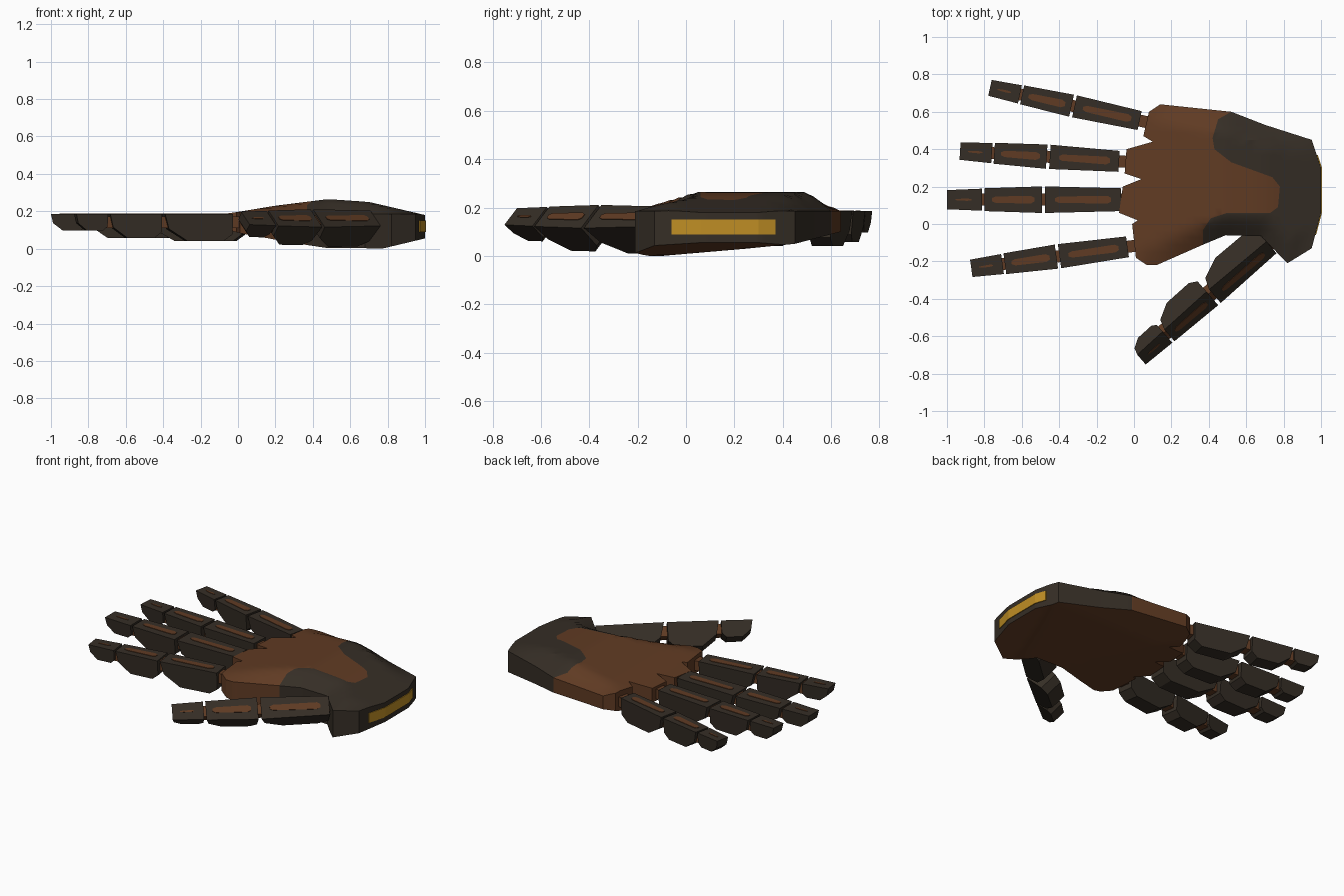
import bpy, bmesh, math
from mathutils import Vector, Matrix
from mathutils.geometry import intersect_point_line

if "Cube" in bpy.data.objects:
    bpy.data.objects.remove(bpy.data.objects["Cube"])


def material(name, rgb):
    m = bpy.data.materials.new(name)
    m.diffuse_color = (*rgb, 1)
    m.use_nodes = True
    m.node_tree.nodes["Principled BSDF"].inputs["Base Color"].default_value = m.diffuse_color
    return m


DARK = material("dark metal", (0.036, 0.027, 0.019))
RUST = material("rust brown", (0.118, 0.044, 0.017))
GOLD = material("amber", (0.52, 0.27, 0.018))


def make(name, bm, *mats):
    bmesh.ops.recalc_face_normals(bm, faces=bm.faces[:])
    me = bpy.data.meshes.new(name)
    bm.to_mesh(me)
    bm.free()
    ob = bpy.data.objects.new(name, me)
    bpy.context.collection.objects.link(ob)
    for m in mats:
        me.materials.append(m)
    return ob


def lerp(table, t):
    for (a, u), (b, v) in zip(table, table[1:]):
        if t <= b:
            return u + (v - u) * max(0, t - a) / (b - a)
    return table[-1][1]


# Palm outline: knuckle half, wrist half, and the colour seam between them
knuckles = [(.52, .60), (.14, .64), (.08, .60), (.05, .47), (.10, .44), (-.04, .40),
            (-.05, .27), (.04, .24), (-.06, .20), (-.08, .06), (.02, .02), (-.01, 0),
            (.01, -.18), (.07, -.22), (.12, -.22), (.37, -.11)]
seam = [(.37, -.03), (.41, .03), (.50, .06), (.73, .06), (.77, .09), (.78, .20),
        (.74, .25), (.52, .33), (.43, .40), (.42, .46), (.45, .56)]
wrist = [(.49, -.06), (.68, -.065), (.82, -.21), (.95, -.13), (1, .06), (1, .30),
         (.95, .45), (.70, .53)]
sides = [[(.14, .64), (.52, .60), (.70, .53), (.95, .45)],
         [(.07, -.22), (.12, -.22), (.37, -.11)] + wrist[:4]]
edges = [(Vector(a), Vector(b)) for s in sides for a, b in zip(s, s[1:])]

top_x = [(-.08, .185), (.02, .20), (.2, .23), (.48, .265), (.7, .25), (1, .18)]
low_x = [(-.08, .11), (0, .085), (.3, .03), (.5, 0), (.77, 0), (1, .055)]
low_y = [(-.1, 0), (.25, .03), (.45, .05), (.64, .10)]


def edge_distance(p):
    best = 9
    for a, b in edges:
        q, t = intersect_point_line(p, a, b)
        q = a.lerp(b, min(1, max(0, t)))
        best = min(best, (p - q.to_2d()).length)
    return best


def top_height(x, y):
    rim = min(.185, lerp(top_x, x))
    return rim + (lerp(top_x, x) - rim) * min(1, edge_distance(Vector((x, y))) / .10)


def low_height(x, y):
    return max(lerp(low_x, x), lerp(low_y, y))


# Palm: flat two-colour sheet, gridded, thickened, then shaped
bm = bmesh.new()
pts = {p: bm.verts.new((*p, 0)) for p in knuckles + seam + wrist}
bm.faces.new([pts[p] for p in knuckles + seam]).material_index = 1
bm.faces.new([pts[p] for p in [knuckles[-1]] + wrist + [knuckles[0]] + seam[::-1]])
for axis, lo, n in ((0, -.0513, 27), (1, -.1913, 21)):
    for i in range(n):
        co, no = Vector((0, 0, 0)), Vector((0, 0, 0))
        co[axis], no[axis] = lo + i * .04, 1
        bmesh.ops.bisect_plane(bm, geom=bm.verts[:] + bm.edges[:] + bm.faces[:],
                               plane_co=co, plane_no=no, dist=1e-5)
bmesh.ops.triangulate(bm, faces=bm.faces[:])
low_faces = bm.faces[:]
low_verts = bm.verts[:]
ext = bmesh.ops.extrude_face_region(bm, geom=low_faces, use_keep_orig=True)["geom"]
top_faces = {f for f in ext if isinstance(f, bmesh.types.BMFace)}
top_verts = [v for v in ext if isinstance(v, bmesh.types.BMVert)]
for f in low_faces:
    f.material_index = 1
for f in set(bm.faces) - set(low_faces) - top_faces:
    c = f.calc_center_median()
    f.material_index = 1 if c.x < .40 + .2 * c.y else 0
for v in top_verts:
    v.co.z = top_height(v.co.x, v.co.y)
for v in low_verts:
    v.co.z = low_height(v.co.x, v.co.y)
palm = make("palm", bm, DARK, RUST)
bpy.context.view_layer.objects.active = palm
palm.select_set(True)
bpy.ops.object.shade_smooth_by_angle(angle=math.radians(30))

# Amber band wrapped round the wrist end
bm = bmesh.new()
path = [(.968, -.06), (1, .06), (1, .30), (.977, .37)]
cols = [[bm.verts.new((x + dx, y, z)) for dx, z in ((-.01, .088), (.005, .088), (.005, .15), (-.01, .15))]
        for x, y in path]
for a, b in zip(cols, cols[1:]):
    for i in range(4):
        bm.faces.new((a[i], b[i], b[(i + 1) % 4], a[(i + 1) % 4]))
bm.faces.new(cols[0])
bm.faces.new(cols[-1])
make("wrist_band", bm, GOLD)


def prism(bm, loop_a, loop_b):
    a = [bm.verts.new(p) for p in loop_a]
    b = [bm.verts.new(p) for p in loop_b]
    bm.faces.new(a)
    bm.faces.new(b)
    for i in range(len(a)):
        j = (i + 1) % len(a)
        bm.faces.new((a[i], a[j], b[j], b[i]))


def segment(name, x0, x1, w0, w1, d, m):
    # armoured knuckle plate: flat back, sloped underside
    n = x1 - x0
    prof = [(0, 0), (0, -.75), (.14, -1), (.66, -1), (.94, -.55), (1, 0)]

    def side(s):
        return [m @ Vector((x0 + t * n, s * (w0 + (w1 - w0) * t) / 2 * (1 + .18 * z), z * d))
                for t, z in prof]
    bm = bmesh.new()
    prism(bm, side(1), side(-1))
    make(name, bm, DARK)


def stripe(name, x0, x1, w, m):
    # thin inlay with clipped ends
    c, h = .02, w / 2
    loop = [(x0, -h * .5), (x0 + c, -h), (x1 - c, -h * .8), (x1, -h * .4),
            (x1, h * .4), (x1 - c, h * .8), (x0 + c, h), (x0, h * .5)]
    bm = bmesh.new()
    prism(bm, [m @ Vector((*p, -.002)) for p in loop], [m @ Vector((*p, .003)) for p in loop])
    make(name, bm, RUST)


def digit(name, start, end, z, tilt, w, depths):
    a, b = Vector((*start, z)), Vector((*end, z))
    x = (b - a).normalized()
    n = Vector((0, 0, math.cos(tilt))) + Vector((-x.y, x.x, 0)) * math.sin(tilt)
    y = n.cross(x)
    m = Matrix.Translation(a) @ Matrix((x, y, n)).transposed().to_4x4()
    L = (b - a).length
    spans = [(0, .435, .86, 1), (.455, .785, 1, .86), (.80, 1, .83, .72)]
    for part, (s, e, w0, w1), d in zip(("base", "middle", "tip"), spans, depths):
        segment(f"{name}_{part}", s * L, e * L, w * w0, w * w1, d, m)
        g = (e - s) * L
        if part == "tip":
            stripe(f"{name}_{part}_inlay", s * L + g * .3, s * L + g * .75, .012, m)
        else:
            stripe(f"{name}_{part}_inlay", s * L + g * .13, s * L + g * .87, .042, m)
    # joint rod through the segments
    bm = bmesh.new()
    loop = [(-.032, -.012), (.032, -.012), (.032, -.075), (-.032, -.075)]
    prism(bm, [m @ Vector((-.06, *p)) for p in loop], [m @ Vector((L * .85, *p)) for p in loop])
    make(f"{name}_joints", bm, RUST)


depths = (.145, .128, .088)
digit("index_finger", (-.035, -.122), (-.87, -.237), .185, 0, .13, depths)
digit("middle_finger", (-.07, .13), (-1, .13), .185, 0, .142, depths)
digit("ring_finger", (-.08, .335), (-.93, .39), .185, 0, .13, depths)
digit("little_finger", (.03, .553), (-.77, .728), .185, 0, .12, depths)
digit("thumb", (.735, -.125), (.04, -.725), .163, math.radians(45), .135, (.165, .15, .10))
